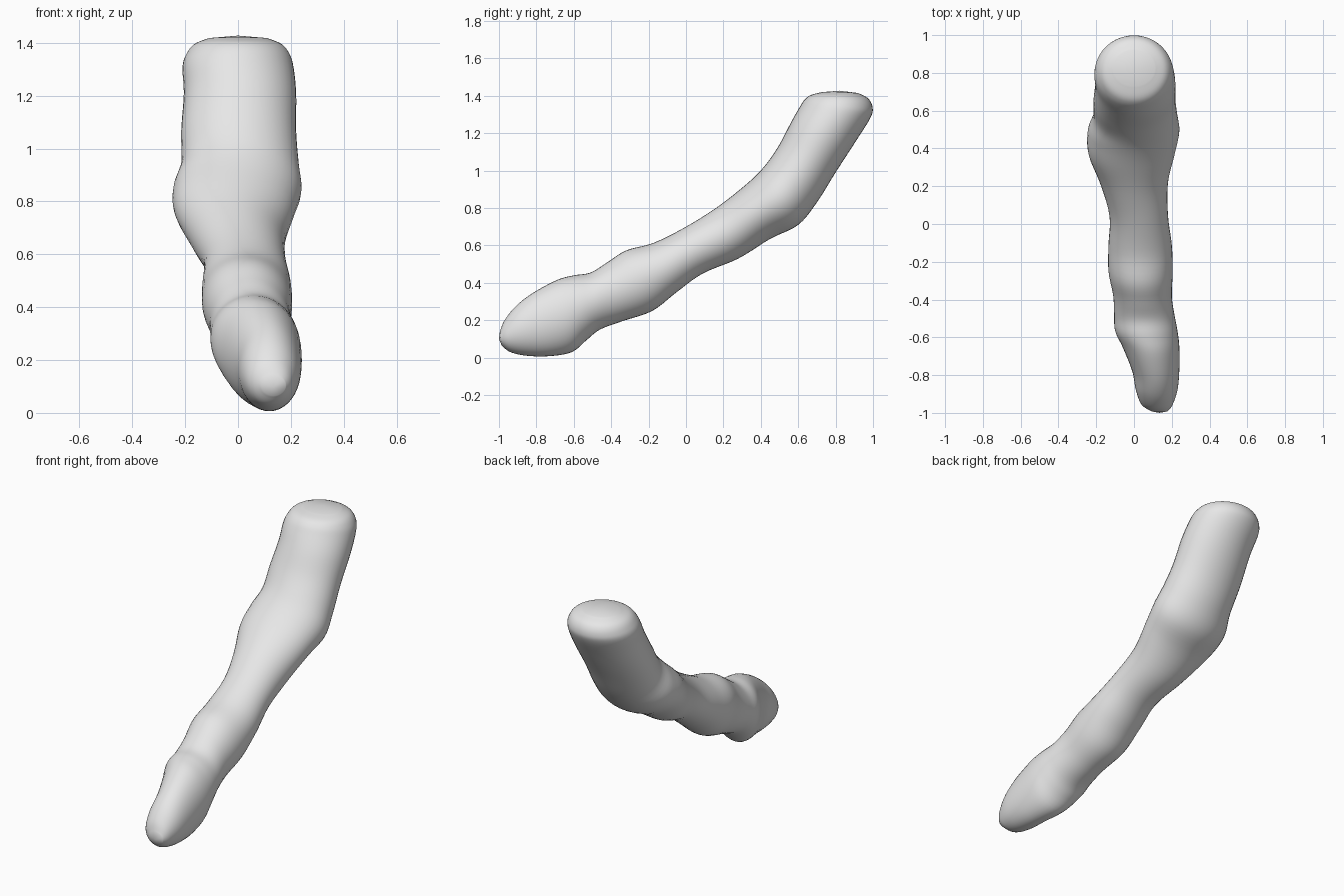
import bpy, bmesh, math
from mathutils import Vector

if "Cube" in bpy.data.objects:
    bpy.data.objects.remove(bpy.data.objects["Cube"])

SIDES, STEPS = 40, 5

# Cross-sections from tip to stump:
# under-side y, z, upper-side y, z, left x, right x
SECTIONS = [
    (-0.985, 0.065, -0.995, 0.14, 0.09, 0.18),
    (-0.94, 0.03, -0.97, 0.20, 0.04, 0.205),
    (-0.85, 0.01, -0.91, 0.275, 0.01, 0.23),
    (-0.73, 0.008, -0.82, 0.345, -0.01, 0.24),
    (-0.61, 0.03, -0.69, 0.415, -0.06, 0.24),
    (-0.53, 0.095, -0.60, 0.44, -0.10, 0.23),
    (-0.46, 0.15, -0.51, 0.455, -0.105, 0.215),
    (-0.34, 0.195, -0.42, 0.51, -0.11, 0.20),
    (-0.18, 0.25, -0.32, 0.573, -0.135, 0.205),
    (-0.05, 0.35, -0.17, 0.615, -0.135, 0.20),
    (0.09, 0.45, 0.00, 0.70, -0.13, 0.18),
    (0.28, 0.53, 0.16, 0.80, -0.18, 0.18),
    (0.45, 0.635, 0.29, 0.90, -0.24, 0.215),
    (0.60, 0.71, 0.38, 0.98, -0.245, 0.24),
    (0.70, 0.83, 0.44, 1.05, -0.215, 0.23),
    (0.80, 0.99, 0.50, 1.14, -0.215, 0.22),
    (0.91, 1.16, 0.56, 1.255, -0.205, 0.22),
    (0.985, 1.28, 0.605, 1.335, -0.21, 0.21),
    (0.998, 1.335, 0.635, 1.38, -0.195, 0.195),
    (0.975, 1.385, 0.67, 1.405, -0.165, 0.165),
    (0.92, 1.415, 0.73, 1.42, -0.11, 0.11),
]


def blend(a, b, c, d, t):
    """Smooth curve through neighbouring sections."""
    return [0.5 * (2 * q + (r - p) * t + (2 * p - 5 * q + 4 * r - s) * t * t
                   + (3 * q - p - 3 * r + s) * t ** 3)
            for p, q, r, s in zip(a, b, c, d)]


# Smoothly interpolated rings
rows = []
last = len(SECTIONS) - 1
for i in range(last):
    near = [SECTIONS[min(max(i + k, 0), last)] for k in (-1, 0, 1, 2)]
    rows += [blend(*near, s / STEPS) for s in range(STEPS)]
rows.append(SECTIONS[last])

bm = bmesh.new()
rings = []
for ly, lz, uy, uz, x0, x1 in rows:
    low, up = Vector((0, ly, lz)), Vector((0, uy, uz))
    mid, half = (low + up) / 2, (up - low) / 2
    mid.x = (x0 + x1) / 2
    ring = []
    for k in range(SIDES):
        a = math.tau * k / SIDES
        side = Vector(((x1 - x0) / 2 * math.cos(a), 0, 0))
        ring.append(bm.verts.new(mid + side + half * math.sin(a)))
    rings.append(ring)

# Skin between rings
for a, b in zip(rings, rings[1:]):
    for k in range(SIDES):
        n = (k + 1) % SIDES
        bm.faces.new((a[k], a[n], b[n], b[k]))

# Rounded end caps
for ring, point in ((rings[0], (0.135, -1.0, 0.10)), (rings[-1], (0, 0.82, 1.427))):
    centre = bm.verts.new(point)
    for k in range(SIDES):
        bm.faces.new((ring[k], ring[(k + 1) % SIDES], centre))
bmesh.ops.recalc_face_normals(bm, faces=bm.faces)

mesh = bpy.data.meshes.new("finger")
bm.to_mesh(mesh)
bm.free()
for face in mesh.polygons:
    face.use_smooth = True

grey = bpy.data.materials.new("light grey")
grey.diffuse_color = (0.8, 0.8, 0.8, 1)
grey.use_nodes = True
grey.node_tree.nodes["Principled BSDF"].inputs["Base Color"].default_value = grey.diffuse_color
mesh.materials.append(grey)
finger = bpy.data.objects.new("finger", mesh)
bpy.context.collection.objects.link(finger)
